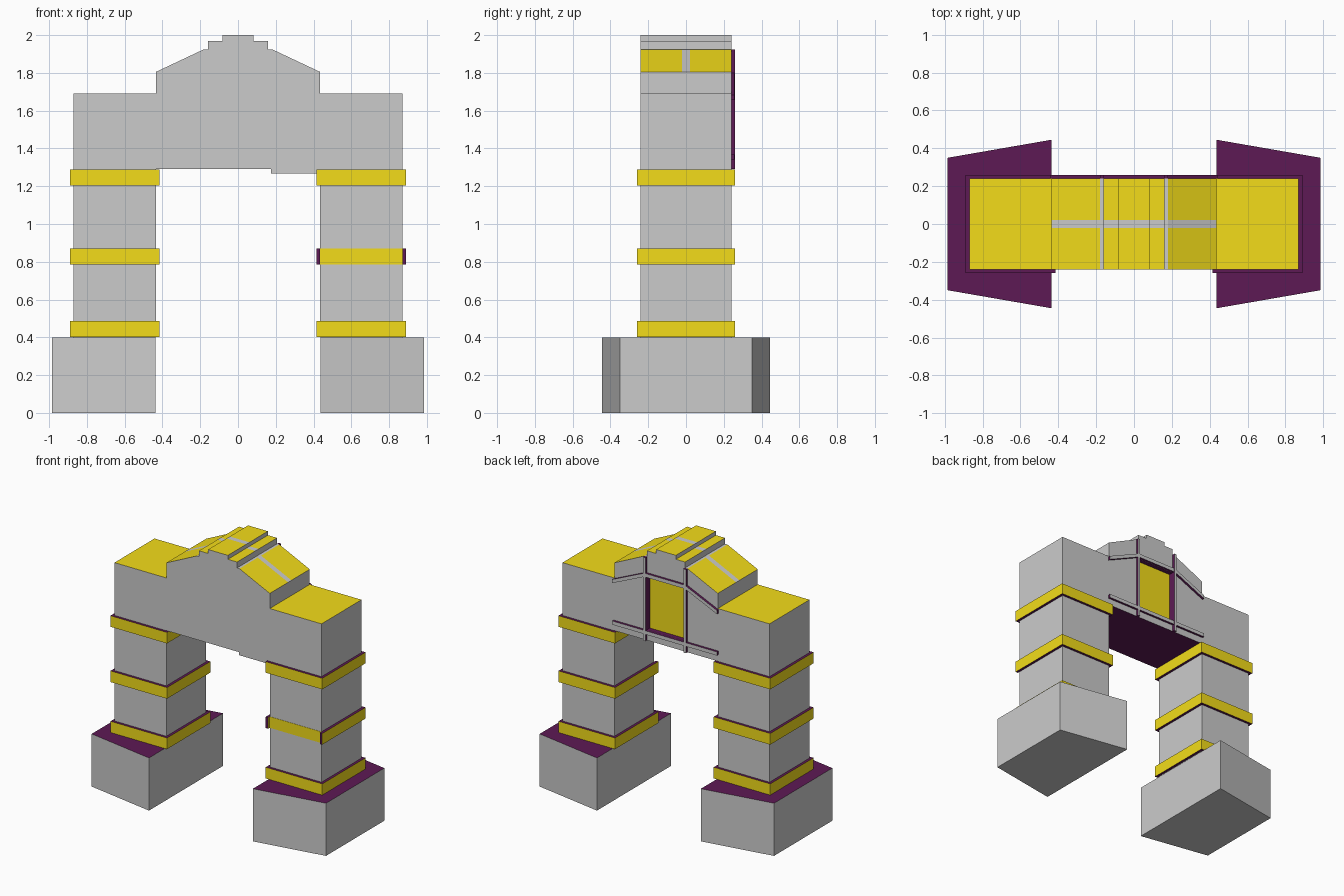
import bpy, bmesh
from mathutils import Vector

if "Cube" in bpy.data.objects:
    bpy.data.objects.remove(bpy.data.objects["Cube"])

GREY, YELLOW, PURPLE = 0, 1, 2
mats = []
for n, c in (("grey", (0.8, 0.8, 0.8, 1)), ("yellow", (0.9, 0.72, 0.01, 1)),
             ("purple", (0.11, 0.01, 0.09, 1))):
    m = bpy.data.materials.new(n)
    m.diffuse_color = c
    m.use_nodes = True
    m.node_tree.nodes["Principled BSDF"].inputs["Base Color"].default_value = m.diffuse_color
    mats.append(m)


def finish(bm, name, rule):
    """Turn a bmesh into an object, choosing each face's colour by rule(normal, centre)."""
    bmesh.ops.recalc_face_normals(bm, faces=bm.faces[:])
    bm.normal_update()
    for f in bm.faces:
        f.material_index = rule(f.normal, f.calc_center_median())
    me = bpy.data.meshes.new(name)
    bm.to_mesh(me)
    bm.free()
    for m in mats:
        me.materials.append(m)
    ob = bpy.data.objects.new(name, me)
    bpy.context.collection.objects.link(ob)
    return ob


def prism(name, pts, axis, lo, hi, rule):
    """Extrude a 2D outline along y (outline in xz) or z (outline in xy)."""
    bm = bmesh.new()
    at = (lambda p: (p[0], lo, p[1])) if axis == 'y' else (lambda p: (p[0], p[1], lo))
    face = bm.faces.new([bm.verts.new(at(p)) for p in pts])
    ext = bmesh.ops.extrude_face_region(bm, geom=[face])
    d = Vector((0, hi - lo, 0)) if axis == 'y' else Vector((0, 0, hi - lo))
    bmesh.ops.translate(bm, vec=d, verts=[v for v in ext['geom'] if isinstance(v, bmesh.types.BMVert)])
    return finish(bm, name, rule)


def rect(x0, x1, z0, z1):
    return [(x0, z0), (x1, z0), (x1, z1), (x0, z1)]


def band(name, s, z0, z1, outer, inner, closed, rule):
    """Collar following an outline, with square section."""
    bm = bmesh.new()
    rings = [[bm.verts.new((s * x, y, z)) for x, y, z in
              ((*o, z0), (*o, z1), (*i, z1), (*i, z0))] for o, i in zip(outer, inner)]
    n = len(rings)
    for k in range(n if closed else n - 1):
        a, b = rings[k], rings[(k + 1) % n]
        for j in range(4):
            bm.faces.new((a[j], a[(j + 1) % 4], b[(j + 1) % 4], b[j]))
    if not closed:
        bm.faces.new(rings[0])
        bm.faces.new(rings[-1])
    return finish(bm, name, rule)


grey = lambda n, c: GREY
band_rule = lambda n, c: PURPLE if abs(n.z) > 0.5 else YELLOW
open_rule = lambda n, c: PURPLE if abs(n.z) > 0.5 or n.y < -0.5 else YELLOW
rib_rule = lambda n, c: GREY if n.y > 0.5 else PURPLE

# Gateway body: both legs, lintel and stepped gable as one outline
half = [(0.435, 1.29), (0.435, 0.4), (0.87, 0.4), (0.87, 1.69), (0.435, 1.69),
        (0.435, 1.805), (0.18, 1.925), (0.16, 1.925), (0.16, 1.97), (0.083, 1.97), (0.083, 2.0)]
outline = half + [(-x, z) for x, z in reversed(half)]
raw = prism("raw_body", outline, 'y', -0.24, 0.24, grey)
cutter = prism("recess_cutter", rect(-0.16, 0.16, 1.37, 1.775), 'y', 0.205, 0.3, grey)
cutter.hide_render = True
mod = raw.modifiers.new("recess", 'BOOLEAN')
mod.operation, mod.solver, mod.object = 'DIFFERENCE', 'EXACT', cutter
bpy.context.view_layer.update()
bm = bmesh.new()
bm.from_object(raw, bpy.context.evaluated_depsgraph_get())
bpy.data.objects.remove(raw)
bpy.data.objects.remove(cutter)
# Edges of the ridge stripe
for y in (-0.02, 0.02):
    bmesh.ops.bisect_plane(bm, geom=bm.verts[:] + bm.edges[:] + bm.faces[:],
                           plane_co=(0, y, 0), plane_no=(0, 1, 0))


def body_rule(n, c):
    if 0.19 < c.y < 0.239 and abs(c.x) < 0.17 and 1.36 < c.z < 1.79:
        return YELLOW if n.y > 0.5 else PURPLE      # recessed panel
    if n.z > 0.5:
        stripe = abs(c.y) < 0.02 and abs(c.x) < 0.435 and c.z > 1.7
        return GREY if stripe or 0.16 < abs(c.x) < 0.18 else YELLOW
    return PURPLE if n.z < -0.5 and c.z > 1 else GREY


finish(bm, "gateway_body", body_rule)

# Plinths and collars on each leg
outer = [(0.415, -0.26), (0.415, 0.26), (0.89, 0.26), (0.89, -0.26)]
inner = [(0.435, -0.24), (0.435, 0.24), (0.87, 0.24), (0.87, -0.24)]
for s, side in ((-1, "left"), (1, "right")):
    prism(side + "_plinth", [(s * x, y) for x, y in
          ((0.437, -0.445), (0.985, -0.35), (0.985, 0.35), (0.437, 0.445))],
          'z', 0, 0.4, lambda n, c: PURPLE if n.z > 0.5 else GREY)
    for z0, z1, part in ((0.402, 0.487, "lower"), (0.785, 0.87, "middle"), (1.205, 1.289, "upper")):
        name = f"{side}_{part}_band"
        if s > 0 and part == "middle":
            # This collar is open at the front, with a flush strip instead
            inn = [(0.435, -0.26), (0.435, 0.24), (0.87, 0.24), (0.87, -0.26)]
            band(name, s, z0, z1, outer, inn, False, open_rule)
            prism("flush_band_strip", rect(0.435, 0.87, z0, z1), 'y', -0.242, -0.238,
                  lambda n, c: YELLOW)
        else:
            band(name, s, z0, z1, outer, inner, True, band_rule)

# Raised ribs on the back
for s, side in ((-1, "left"), (1, "right")):
    prism(side + "_upright_rib", rect(s * 0.17 - 0.01, s * 0.17 + 0.01, 1.29, 1.925),
          'y', 0.24, 0.26, rib_rule)
t = 0.014
line = [(-0.44, 1.67), (-0.17, 1.79), (0.17, 1.79), (0.44, 1.67)]
prism("upper_rib", [(x, z - t) for x, z in line] + [(x, z + t) for x, z in reversed(line)],
      'y', 0.24, 0.258, rib_rule)
prism("lower_rib", rect(-0.44, 0.44, 1.355 - t, 1.355 + t), 'y', 0.24, 0.258, rib_rule)

# Small lip under the front of the lintel
prism("lintel_lip", rect(0.175, 0.435, 1.267, 1.29), 'y', -0.24, -0.225, grey)
